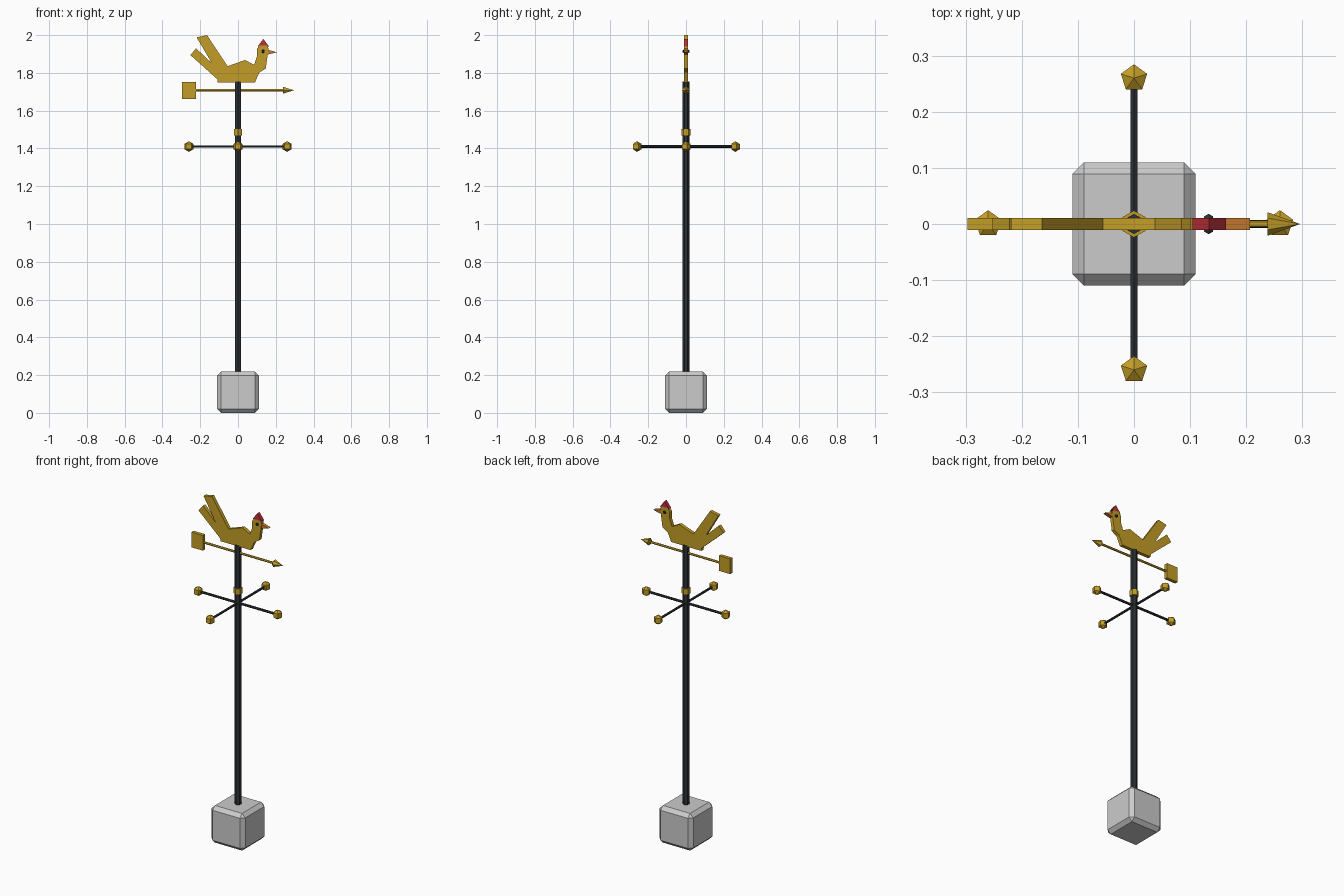
import bpy, bmesh
from math import sin, cos, pi
from mathutils import Matrix

if "Cube" in bpy.data.objects:
    bpy.data.objects.remove(bpy.data.objects["Cube"])


def mat(name, *rgb):
    m = bpy.data.materials.new(name)
    m.diffuse_color = (*rgb, 1)
    m.use_nodes = True
    m.node_tree.nodes["Principled BSDF"].inputs["Base Color"].default_value = m.diffuse_color
    return m


GOLD = mat("gold", 0.55, 0.34, 0.02)
IRON = mat("iron", 0.025, 0.03, 0.035)
RED = mat("red", 0.5, 0.03, 0.04)
ORANGE = mat("orange", 0.6, 0.2, 0.03)


def finish(name, bm, material):
    bmesh.ops.recalc_face_normals(bm, faces=bm.faces)
    me = bpy.data.meshes.new(name)
    bm.to_mesh(me)
    bm.free()
    ob = bpy.data.objects.new(name, me)
    bpy.context.collection.objects.link(ob)
    if material:
        me.materials.append(material)
    return ob


def lathe(name, profile, sides, material, loc=(0, 0, 0), axis="z"):
    """Revolve (radius, height) points, first vertex towards +y."""
    bm = bmesh.new()
    rings = []
    for r, h in profile:
        n = sides if r > 0 else 1
        rings.append([bm.verts.new((r * sin(2 * pi * i / sides), r * cos(2 * pi * i / sides), h))
                      for i in range(n)])
    for a, b in zip(rings, rings[1:]):
        for i in range(sides):
            j = (i + 1) % sides
            ids = [a[i % len(a)], a[j % len(a)], b[j % len(b)], b[i % len(b)]]
            bm.faces.new(list(dict.fromkeys(ids)))
    for ring in (rings[0], rings[-1]):
        if len(ring) > 1:
            bm.faces.new(ring)
    rot = {"z": Matrix(), "x": Matrix.Rotation(pi / 2, 4, "Y"), "y": Matrix.Rotation(-pi / 2, 4, "X")}[axis]
    bm.transform(Matrix.Translation(loc) @ rot)
    return finish(name, bm, material)


def plate(name, pts, material, half=0.0103):
    """Flat sheet cut from an x-z outline."""
    bm = bmesh.new()
    face = bm.faces.new([bm.verts.new((x, -half, z)) for x, z in pts])
    ext = bmesh.ops.extrude_face_region(bm, geom=[face], use_keep_orig=True)
    verts = [v for v in ext["geom"] if isinstance(v, bmesh.types.BMVert)]
    bmesh.ops.translate(bm, verts=verts, vec=(0, 2 * half, 0))
    return finish(name, bm, material)


def ball(name, r, sides, loc, material):
    lathe(name, [(0, -r), (r * 0.866, -r / 2), (r * 0.866, r / 2), (0, r)], sides, material, loc)


# Stone base with chamfered edges
bm = bmesh.new()
bmesh.ops.create_cube(bm, size=0.22, matrix=Matrix.Translation((0, 0, 0.11)))
bmesh.ops.bevel(bm, geom=bm.edges[:], offset=0.021, segments=1, affect="EDGES")
finish("stone_base", bm, None)

# Pole and collar
lathe("pole", [(0.018, 0.2), (0.018, 1.755)], 6, IRON)
lathe("collar", [(0.024, 1.468), (0.024, 1.502)], 6, GOLD)

# Direction arms with ball ends
for axis in "xy":
    lathe("arm_" + axis, [(0.007, -0.25), (0.007, 0.25)], 6, IRON, (0, 0, 1.41), axis)
    for s in (-0.26, 0.26):
        loc = (s, 0, 1.41) if axis == "x" else (0, s, 1.41)
        ball("arm_ball", 0.0285, 5, loc, GOLD)

# Arrow: shaft, head and square tail plate
lathe("arrow_shaft", [(0.0065, -0.24), (0.0065, 0.25)], 6, GOLD, (0, 0, 1.708), "x")
lathe("arrow_head", [(0.021, 0.238), (0, 0.296)], 6, GOLD, (0, 0, 1.708), "x")
plate("arrow_tail", [(-0.297, 1.663), (-0.223, 1.663), (-0.223, 1.753), (-0.297, 1.753)], GOLD)

# Rooster cut-out
plate("bird_body", [(-0.108, 1.75), (0.09, 1.75), (0.122, 1.823), (0.085, 1.843),
                    (0.037, 1.868), (-0.07, 1.83), (-0.115, 1.825)], GOLD)
plate("bird_neck_head", [(0.06, 1.80), (0.11, 1.80), (0.147, 1.823), (0.158, 1.90), (0.161, 1.93),
                         (0.152, 1.945), (0.112, 1.945), (0.1, 1.925), (0.1, 1.885), (0.085, 1.843)], GOLD)
plate("tail_feather_upper", [(-0.219, 1.988), (-0.164, 2.0), (-0.055, 1.835), (-0.108, 1.80)], GOLD)
plate("tail_feather_lower", [(-0.252, 1.894), (-0.222, 1.93), (-0.105, 1.82), (-0.108, 1.765)], GOLD)
plate("comb", [(0.104, 1.94), (0.164, 1.94), (0.134, 1.98)], RED)
plate("beak", [(0.16, 1.898), (0.207, 1.909), (0.16, 1.922)], ORANGE)
for s in (-1, 1):
    ball("eye", 0.0105, 6, (0.133, s * 0.009, 1.914), IRON)
